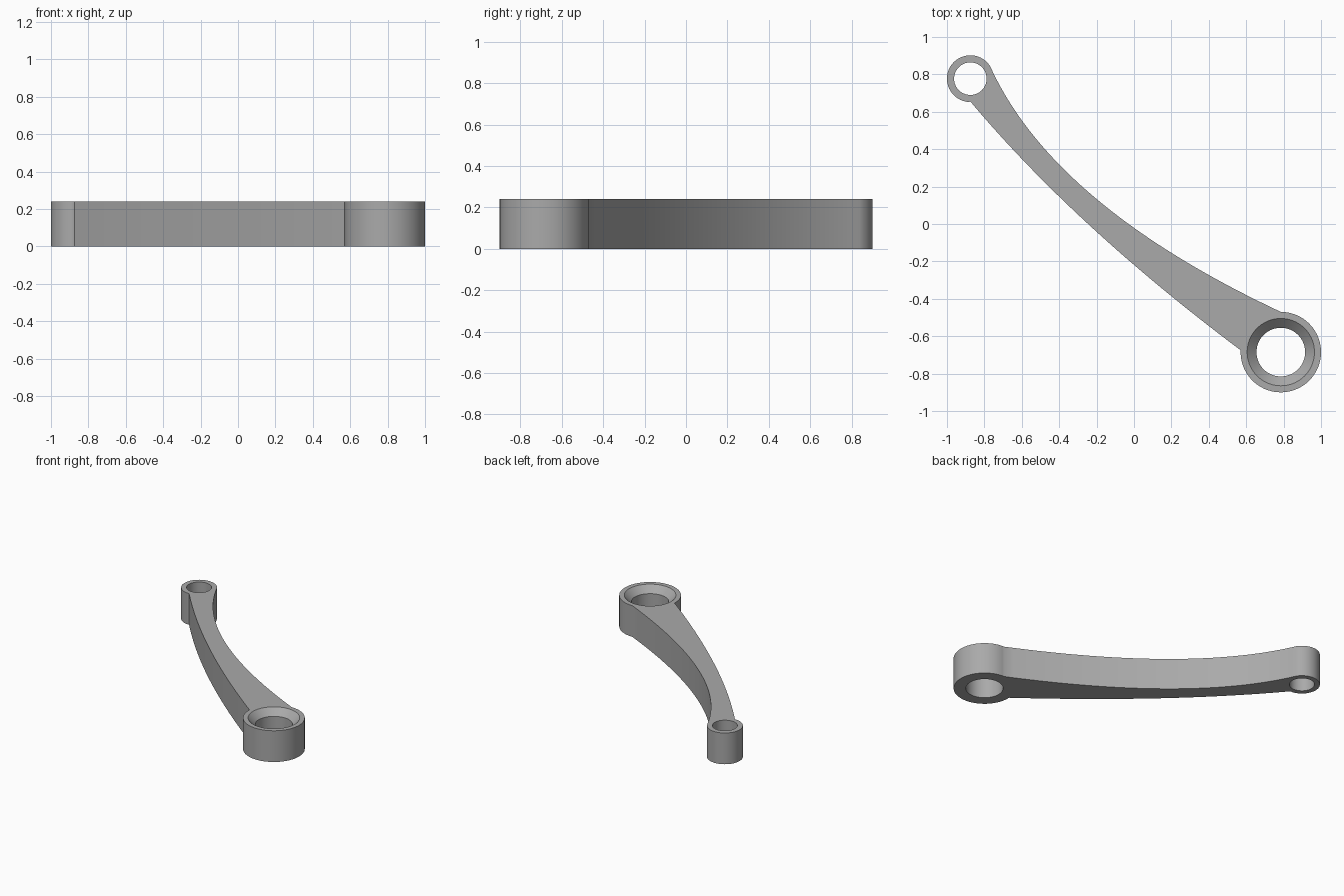
import bpy, bmesh
from math import atan2, cos, sin, pi, radians
from mathutils import Vector

cube = bpy.data.objects.get("Cube")
if cube:
    bpy.data.objects.remove(cube, do_unlink=True)

HEIGHT = 0.24
SMALL, SMALL_R, SMALL_HOLE = Vector((-0.875, 0.777)), 0.125, 0.087
BIG, BIG_R, BIG_HOLE, SINK_R, SINK_DEPTH = Vector((0.785, -0.685)), 0.215, 0.13, 0.18, 0.05

grey = bpy.data.materials.new("Plain grey")
grey.use_nodes = True
grey.diffuse_color = (0.4, 0.4, 0.4, 1)
grey.node_tree.nodes["Principled BSDF"].inputs["Base Color"].default_value = (0.4, 0.4, 0.4, 1)


def make_object(name, bm):
    bmesh.ops.recalc_face_normals(bm, faces=bm.faces)
    mesh = bpy.data.meshes.new(name)
    bm.to_mesh(mesh)
    bm.free()
    mesh.materials.append(grey)
    obj = bpy.data.objects.new(name, mesh)
    bpy.context.collection.objects.link(obj)
    return obj


def bezier(a, c, b, n=40):
    return [a * (1 - t) ** 2 + c * 2 * t * (1 - t) + b * t * t
            for t in (i / n for i in range(n + 1))]


def arc(centre, radius, start, end, n=56):
    """Counter-clockwise arc between two rim points, ends left out."""
    a0 = atan2(*(start - centre).yx)
    sweep = (atan2(*(end - centre).yx) - a0) % (2 * pi)
    angles = [a0 + sweep * i / n for i in range(1, n)]
    return [centre + Vector((cos(a), sin(a))) * radius for a in angles]


def lathe_cutter(name, centre, profile, n=72):
    """Solid of revolution from (radius, z) pairs."""
    bm = bmesh.new()
    rings = [[bm.verts.new((centre.x + r * cos(2 * pi * i / n),
                            centre.y + r * sin(2 * pi * i / n), z)) for i in range(n)]
             for r, z in profile]
    for low, high in zip(rings, rings[1:]):
        for i in range(n):
            j = (i + 1) % n
            bm.faces.new((low[i], low[j], high[j], high[i]))
    bm.faces.new(rings[0])
    bm.faces.new(rings[-1])
    obj = make_object(name, bm)
    obj.hide_render = True
    return obj


# Lever outline: two curved sides joined by the round ends
lower = bezier(Vector((-0.875, 0.655)), Vector((-0.317, -0.01)), Vector((0.57, -0.675)))
upper = bezier(Vector((0.785, -0.47)), Vector((-0.43, 0.1)), Vector((-0.767, 0.839)))
outline = (lower + arc(BIG, BIG_R, lower[-1], upper[0])
           + upper + arc(SMALL, SMALL_R, upper[-1], lower[0]))
bm = bmesh.new()
base = bm.faces.new([bm.verts.new((p.x, p.y, 0)) for p in outline])
top = bmesh.ops.extrude_face_region(bm, geom=[base], use_keep_orig=True)
bmesh.ops.translate(bm, vec=(0, 0, HEIGHT),
                    verts=[v for v in top["geom"] if isinstance(v, bmesh.types.BMVert)])
lever = make_object("lever_arm", bm)

# Plain bore in the small end, countersunk bore in the large end
over = 0.02
flare = SINK_R + over * (SINK_R - BIG_HOLE) / SINK_DEPTH
cutters = [
    lathe_cutter("small_bore_cutter", SMALL, [(SMALL_HOLE, -over), (SMALL_HOLE, HEIGHT + over)]),
    lathe_cutter("large_bore_cutter", BIG, [(BIG_HOLE, -over), (BIG_HOLE, HEIGHT - SINK_DEPTH),
                                            (flare, HEIGHT + over)]),
]
bpy.ops.object.select_all(action="DESELECT")
bpy.context.view_layer.objects.active = lever
lever.select_set(True)
for cutter in cutters:
    mod = lever.modifiers.new("bore", "BOOLEAN")
    mod.operation, mod.solver, mod.object = "DIFFERENCE", "EXACT", cutter
    bpy.ops.object.modifier_apply(modifier=mod.name)
    bpy.data.objects.remove(cutter, do_unlink=True)
bpy.ops.object.shade_smooth_by_angle(angle=radians(30))
